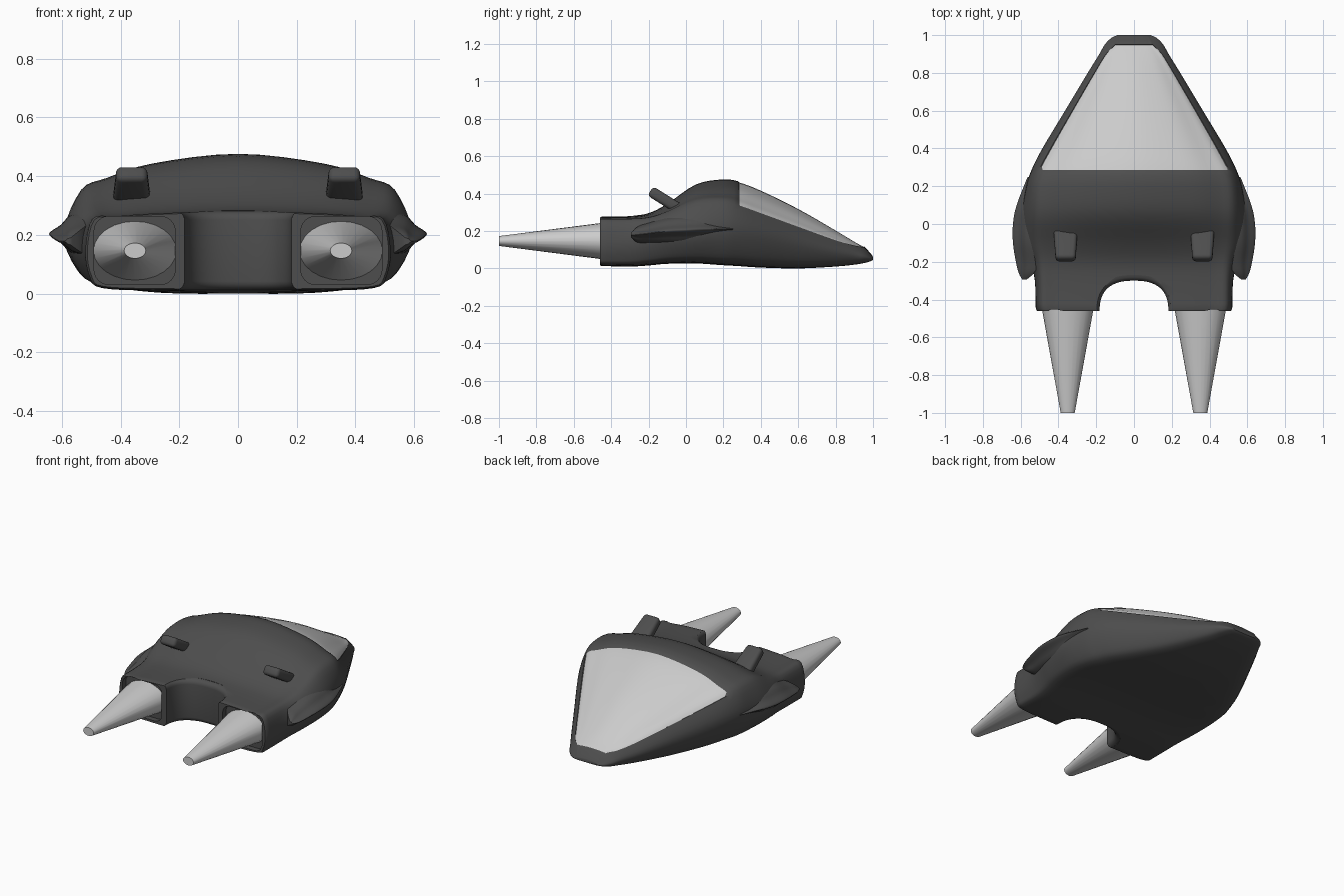
import bpy, bmesh
from math import sin, cos, pi, radians, sqrt
from mathutils import Vector, Matrix

if "Cube" in bpy.data.objects:
    bpy.data.objects.remove(bpy.data.objects["Cube"])

dark = bpy.data.materials.new("dark_grey")
dark.diffuse_color = (0.075, 0.075, 0.075, 1)
dark.use_nodes = True
dark.node_tree.nodes["Principled BSDF"].inputs["Base Color"].default_value = dark.diffuse_color


def spline(pts, n, closed=False):
    """Catmull-Rom curve through points of any dimension."""
    m, out = len(pts), []
    for i in range(m if closed else m - 1):
        if closed:
            a, b, c, d = (pts[(i + k) % m] for k in (-1, 0, 1, 2))
        else:
            a, b, c, d = (pts[min(max(i + k, 0), m - 1)] for k in (-1, 0, 1, 2))
        for s in range(n):
            t = s / n
            out.append(tuple(0.5 * (2 * q + (r - p) * t + (2 * p - 5 * q + 4 * r - s_) * t * t
                                    + (3 * q - p - 3 * r + s_) * t ** 3)
                             for p, q, r, s_ in zip(a, b, c, d)))
    if not closed:
        out.append(tuple(pts[-1]))
    return out


def finish(name, bm, mat=None, angle=40):
    bmesh.ops.recalc_face_normals(bm, faces=bm.faces)
    me = bpy.data.meshes.new(name)
    bm.to_mesh(me)
    bm.free()
    ob = bpy.data.objects.new(name, me)
    bpy.context.collection.objects.link(ob)
    if mat:
        me.materials.append(mat)
    smooth(ob, angle)
    return ob


def smooth(ob, angle=40):
    bpy.ops.object.select_all(action='DESELECT')
    ob.select_set(True)
    bpy.context.view_layer.objects.active = ob
    bpy.ops.object.shade_smooth_by_angle(angle=radians(angle))


def loft(name, rings, mat=None, closed=True, angle=40):
    bm = bmesh.new()
    rows = [[bm.verts.new(p) for p in r] for r in rings]
    n = len(rows[0])
    for a, b in zip(rows, rows[1:]):
        for i in range(n if closed else n - 1):
            j = (i + 1) % n
            bm.faces.new((a[i], a[j], b[j], b[i]))
    if closed:
        bm.faces.new(rows[0])
        bm.faces.new(rows[-1])
    return finish(name, bm, mat, angle)


# Hull stations: y, top z, bottom z, widest x, its z, shoulder x, its z, floor x
stations = [
    (1.0, .062, .045, .085, .053, .06, .058, .06),
    (.985, .082, .037, .118, .057, .085, .074, .08),
    (.95, .118, .028, .152, .07, .10, .110, .11),
    (.9, .147, .02, .183, .078, .148, .122, .13),
    (.8, .207, .01, .245, .095, .21, .150, .18),
    (.6, .322, .0, .365, .14, .327, .222, .28),
    (.4, .42, .005, .485, .19, .442, .295, .38),
    (.28, .465, .013, .545, .21, .505, .337, .43),
    (.19, .475, .018, .573, .21, .53, .352, .46),
    (.05, .447, .027, .595, .205, .535, .345, .48),
    (-.1, .345, .025, .58, .195, .525, .29, .48),
    (-.2, .295, .016, .548, .17, .505, .263, .465),
    (-.3, .281, .01, .525, .15, .497, .255, .46),
    (-.45, .28, .013, .52, .145, .495, .255, .465)]
NY, NA = 4, 4


def hull_ring(y, zt, zb, xw, zw, xc, zc, xb):
    half = [(0, zt), (.55 * xc, zc + .74 * (zt - zc)), (.84 * xc, zc + .34 * (zt - zc)),
            (xc, zc), (xw, zw), ((xw + xb) / 2 + .012, zb + .32 * (zw - zb)),
            (xb, zb + .06 * (zw - zb)), (.6 * xb, zb), (0, zb)]
    loop = half + [(-x, z) for x, z in half[-2:0:-1]]
    return [(x, y, z) for x, z in spline(loop, NA, True)]


rings = [hull_ring(*s) for s in spline(stations, NY)]
rings.append([(p[0] * .987, -.46, .146 + (p[2] - .146) * .97) for p in rings[-1]])


def sink(p, d):
    return (p[0] * (1 - d), p[1], p[2] - d)


# Canopy: the upper patch of the hull between two stations
r0, r1, edge = 2 * NY, 7 * NY, 3 * NA
count = len(rings[0])
patch = [[sink(rings[r][k % count], .005) for k in range(-edge, edge + 1)]
         for r in range(r0, r1 + 1)]
canopy = loft("canopy", patch, closed=False)
if canopy.data.polygons[len(canopy.data.polygons) // 2].normal.z < 0:
    canopy.data.flip_normals()

# Hull, sunken under the canopy
for r in range(r0 + 1, r1):
    for k in range(-edge + 1, edge):
        rings[r][k % count] = sink(rings[r][k % count], .025)
hull = loft("hull", rings, dark)

# Rear notch cutter with flared rims so the cut edges look rounded
R = .03
levels = [(-.05, R)] + [(.012 + R - d, R - sqrt(R * R - d * d)) for d in (R, .027, .02, .01, 0)]
levels += [(.281 - R + d, R - sqrt(R * R - d * d)) for d in (0, .01, .02, .027, R)] + [(.4, R)]


def notch_ring(z, o):
    ring = []
    for i in range(33):
        t = pi * i / 32
        c, s = cos(t), max(sin(t), 0)
        ring.append(((.182 + o) * (1 if c > 0 else -1) * abs(c) ** .8,
                     -.46 + (.16 + o) * s ** .8, z))
    return ring + [(-.182 - o, -.6, z), (.182 + o, -.6, z)]


cutters = [loft("notch_cutter", [notch_ring(*l) for l in levels])]

# Recess cutters for the two exhaust housings
for side in (-1, 1):
    outline = []
    for q, (sx, sz) in enumerate(((1, 1), (-1, 1), (-1, -1), (1, -1))):
        for i in range(7):
            t = pi / 2 * (q + i / 6)
            outline.append((sx * .088 + .05 * cos(t), sz * .066 + .05 * sin(t)))
    cutters.append(loft("recess_cutter", [[(side * .352 + x, y, .147 + z) for x, z in outline]
                                          for y in (-.6, -.425)]))

for c in cutters:
    c.hide_render = True
    mod = hull.modifiers.new("cut", 'BOOLEAN')
    mod.operation, mod.solver, mod.object = 'DIFFERENCE', 'EXACT', c
    bpy.context.view_layer.objects.active = hull
    bpy.ops.object.modifier_apply(modifier=mod.name)
for c in cutters:
    bpy.data.objects.remove(c)
smooth(hull)

# Fin stations: y, inner x, outer x, centre z, half height
fin = [(.25, .45, .56, .21, .03), (.1, .5, .618, .21, .075), (0, .5, .637, .205, .085),
       (-.1, .5, .637, .2, .08), (-.2, .5, .622, .187, .06), (-.26, .53, .608, .18, .042),
       (-.295, .57, .59, .178, .012)]
fin_section = [(0, 1), (.5, .75), (.75, .35), (1, .08), (1, -.08), (.75, -.35), (.5, -.75), (0, -1)]

for side, tag in ((-1, "left"), (1, "right")):
    # Side fin
    loft("fin_" + tag, [[(side * (xi + u * (xo - xi)), y, zc + v * rz)
                         for u, v in spline(fin_section, 3)]
                        for y, xi, xo, zc, rz in spline(fin, 4)], dark)

    # Exhaust cone
    bm = bmesh.new()
    bmesh.ops.create_cone(bm, cap_ends=True, segments=24, radius1=.142, radius2=.037, depth=.58,
                          matrix=Matrix.Translation((side * .351, -.71, .146))
                          @ Matrix.Diagonal((1, 1, .71, 1)) @ Matrix.Rotation(pi / 2, 4, 'X'))
    finish("exhaust_cone_" + tag, bm)

    # Slanted stub on the rear deck
    bm = bmesh.new()
    bmesh.ops.create_cube(bm, size=1)
    for v in bm.verts:
        wide = .105 if v.co.y < 0 else .13
        v.co = Vector((v.co.x * wide, v.co.y * .19, v.co.z * .058))
    bmesh.ops.bevel(bm, geom=bm.edges[:], offset=.02, segments=4, profile=.5, affect='EDGES')
    bm.transform(Matrix.Translation((side * .362, -.11, .363)) @ Matrix.Rotation(radians(-32), 4, 'X'))
    finish("deck_stub_" + tag, bm, dark)
